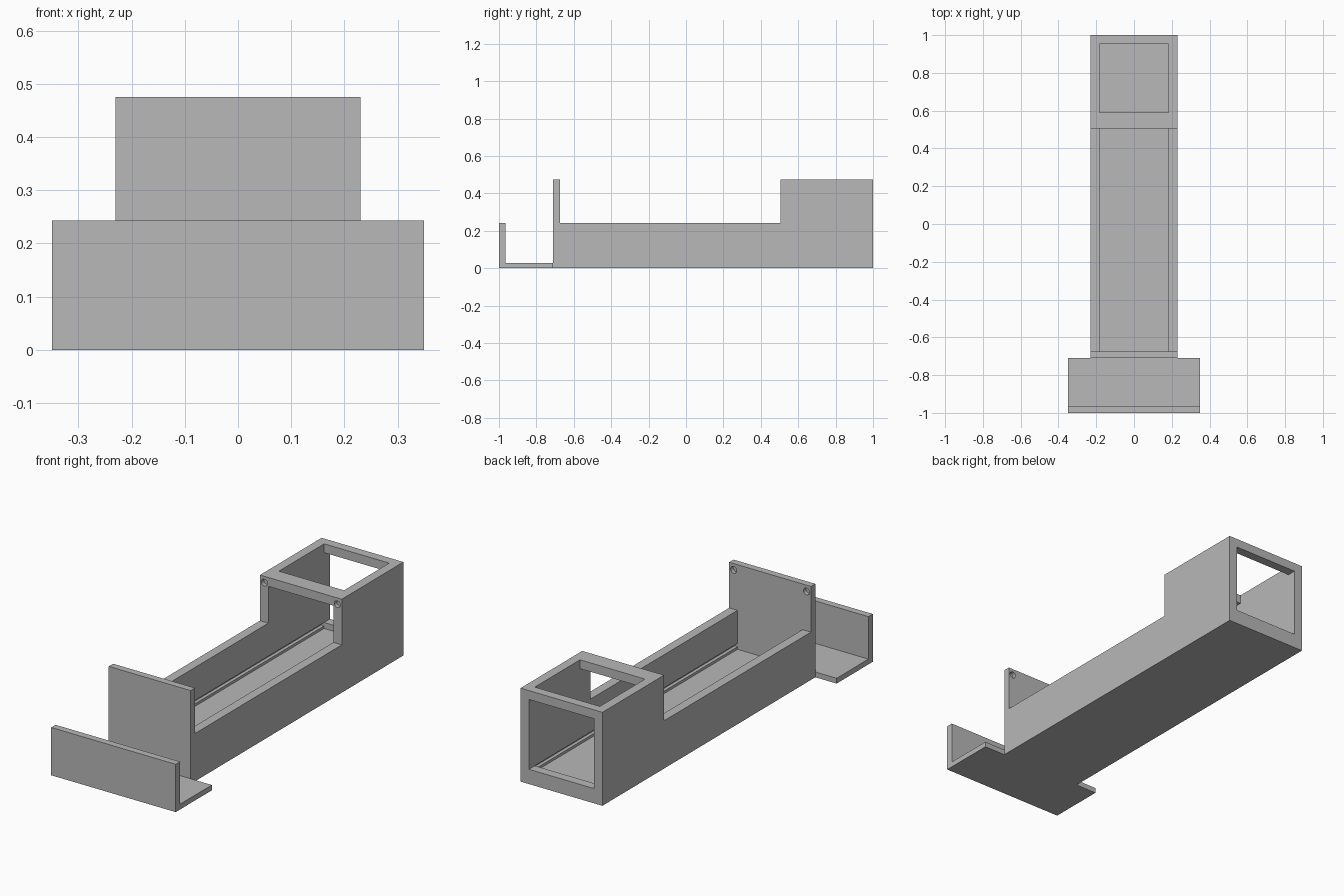
import bpy
import bmesh
import math
from mathutils import Matrix, Vector

cube = bpy.data.objects.get("Cube")
if cube:
    bpy.data.objects.remove(cube, do_unlink=True)

grey = bpy.data.materials.new("plain grey")
grey.use_nodes = True
colour = (0.48, 0.48, 0.48, 1)
grey.diffuse_color = colour
grey.node_tree.nodes["Principled BSDF"].inputs["Base Color"].default_value = colour


def make_object(name, bm):
    bmesh.ops.recalc_face_normals(bm, faces=bm.faces[:])
    mesh = bpy.data.meshes.new(name)
    bm.to_mesh(mesh)
    bm.free()
    mesh.materials.append(grey)
    obj = bpy.data.objects.new(name, mesh)
    bpy.context.collection.objects.link(obj)
    return obj


def side_profile(name, points, half_width):
    """Extrude a (y, z) outline across x."""
    bm = bmesh.new()
    face = bm.faces.new([bm.verts.new((-half_width, y, z)) for y, z in points])
    result = bmesh.ops.extrude_face_region(bm, geom=[face])
    verts = [v for v in result["geom"] if isinstance(v, bmesh.types.BMVert)]
    bmesh.ops.translate(bm, verts=verts, vec=(2 * half_width, 0, 0))
    return make_object(name, bm)


def box(name, half_width, y0, y1, z0, z1):
    return side_profile(name, [(y0, z0), (y1, z0), (y1, z1), (y0, z1)], half_width)


def rod(name, x, y0, y1, z, radius):
    bm = bmesh.new()
    place = Matrix.Translation(Vector((x, (y0 + y1) / 2, z))) @ Matrix.Rotation(math.pi / 2, 4, "X")
    bmesh.ops.create_cone(bm, cap_ends=True, segments=24, radius1=radius,
                          radius2=radius, depth=y1 - y0, matrix=place)
    return make_object(name, bm)


def cut(target, cutter):
    cutter.hide_render = True
    mod = target.modifiers.new("cut", "BOOLEAN")
    mod.operation = "DIFFERENCE"
    mod.solver = "EXACT"
    mod.object = cutter
    bpy.context.view_layer.objects.active = target
    bpy.ops.object.modifier_apply(modifier=mod.name)
    bpy.data.objects.remove(cutter, do_unlink=True)


# Trough with tall front plate and raised rear box
plate_front, plate_back = -0.71, -0.675
box_front, wall_top, top = 0.505, 0.243, 0.475
trough = side_profile("trough_body", [
    (plate_front, 0), (1, 0), (1, top), (box_front, top), (box_front, wall_top),
    (plate_back, wall_top), (plate_back, top), (plate_front, top)], 0.23)

# Interior, roof opening and rear window
inner, ceiling, sill, rear = 0.183, 0.43, 0.075, 0.953
cut(trough, box("cavity_cutter", inner, plate_back, rear, 0.045, ceiling))
cut(trough, box("roof_cutter", inner, 0.59, rear, 0.4, 0.6))
cut(trough, box("window_cutter", inner, 0.9, 1.1, sill, ceiling))

# Slots along the foot of both side walls
cut(trough, box("slot_cutter", inner + 0.017, plate_back, rear, 0.058, sill))

# Facing blind holes in the front plate and rear box
for side in (-1, 1):
    cut(trough, rod("hole_cutter", side * 0.205, plate_back - 0.02, box_front + 0.02, 0.443, 0.017))

# Wide front tray with upright lip
side_profile("front_tray", [
    (-1, 0), (plate_front, 0), (plate_front, 0.027), (-0.965, 0.027),
    (-0.965, wall_top), (-1, wall_top)], 0.35)
